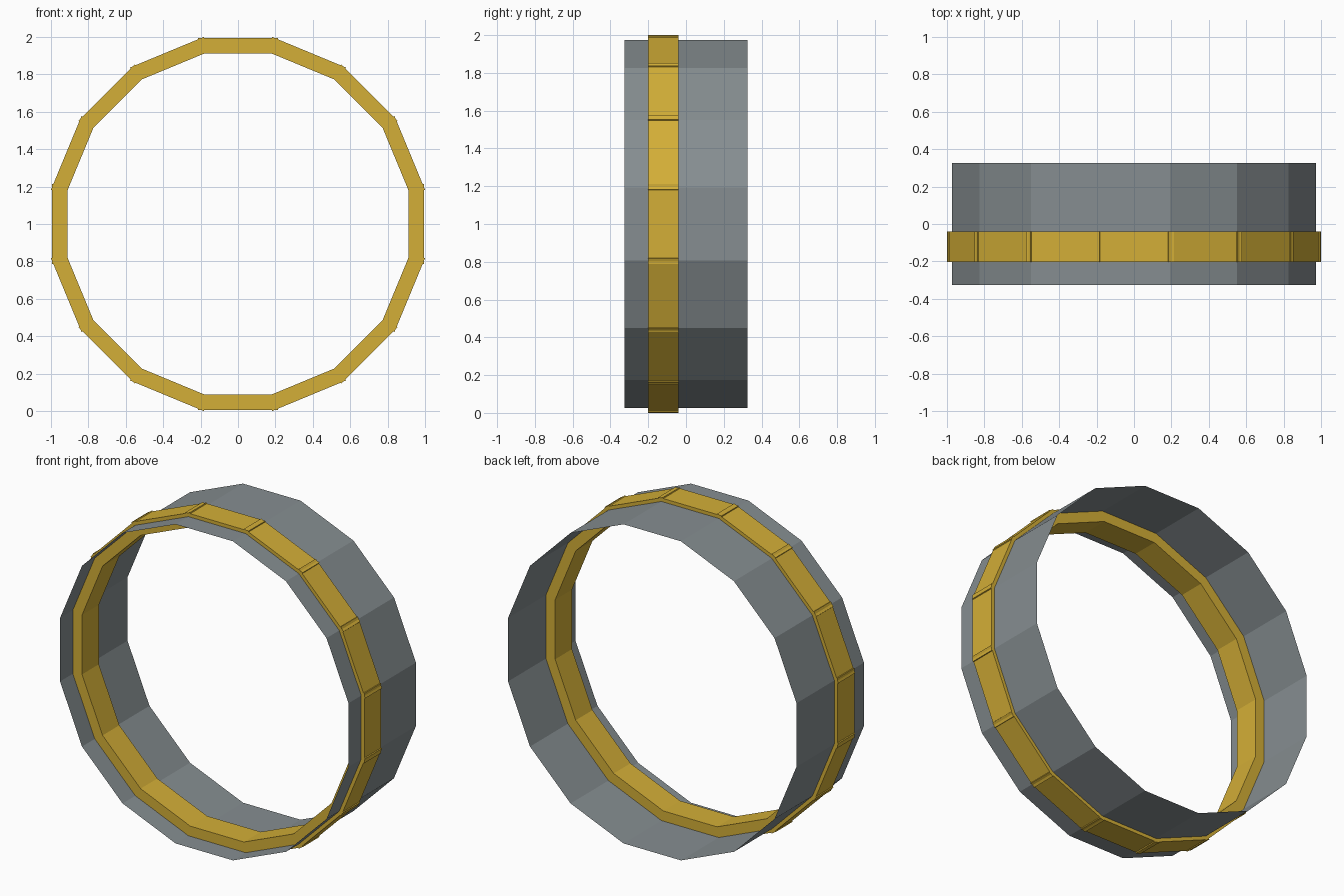
import bpy
import bmesh
from math import cos, pi, radians
from mathutils import Matrix, Vector

if "Cube" in bpy.data.objects:
    bpy.data.objects.remove(bpy.data.objects["Cube"], do_unlink=True)

SIDES = 16
CENTRE = Vector((0, 0, 1))


def make_material(name, colour):
    mat = bpy.data.materials.new(name)
    mat.use_nodes = True
    mat.diffuse_color = colour
    mat.node_tree.nodes["Principled BSDF"].inputs["Base Color"].default_value = colour
    return mat


def make_object(name, bm, mat):
    mesh = bpy.data.meshes.new(name)
    bm.to_mesh(mesh)
    bm.free()
    mesh.materials.append(mat)
    obj = bpy.data.objects.new(name, mesh)
    obj.location = CENTRE
    bpy.context.collection.objects.link(obj)
    return obj


gold = make_material("gold", (0.658, 0.429, 0.038, 1))
grey = make_material("steel_grey", (0.238, 0.270, 0.283, 1))

# Open, thin sixteen-sided sleeve with its axis along y and a flat on top
apothem, depth = 0.973, 0.65
radius = apothem / cos(pi / SIDES)
bm = bmesh.new()
bmesh.ops.create_cone(bm, cap_ends=False, segments=SIDES,
                      radius1=radius, radius2=radius, depth=depth)
turn = Matrix.Rotation(radians(90), 4, "X") @ Matrix.Rotation(pi / SIDES, 4, "Z")
bmesh.ops.transform(bm, matrix=turn, verts=bm.verts)
make_object("sleeve", bm, grey)

# Band of straight bars whose ends overlap and stick out slightly at each joint
inner, outer = 0.911, 0.994
half_length = 0.213
front, back = -0.202, -0.04
size = Matrix.Diagonal((2 * half_length, back - front, outer - inner, 1))
place = Matrix.Translation((0, (front + back) / 2, (inner + outer) / 2))
bm = bmesh.new()
for i in range(SIDES):
    spin = Matrix.Rotation(2 * pi * i / SIDES, 4, "Y")
    bmesh.ops.create_cube(bm, size=1, matrix=spin @ place @ size)
make_object("band", bm, gold)
